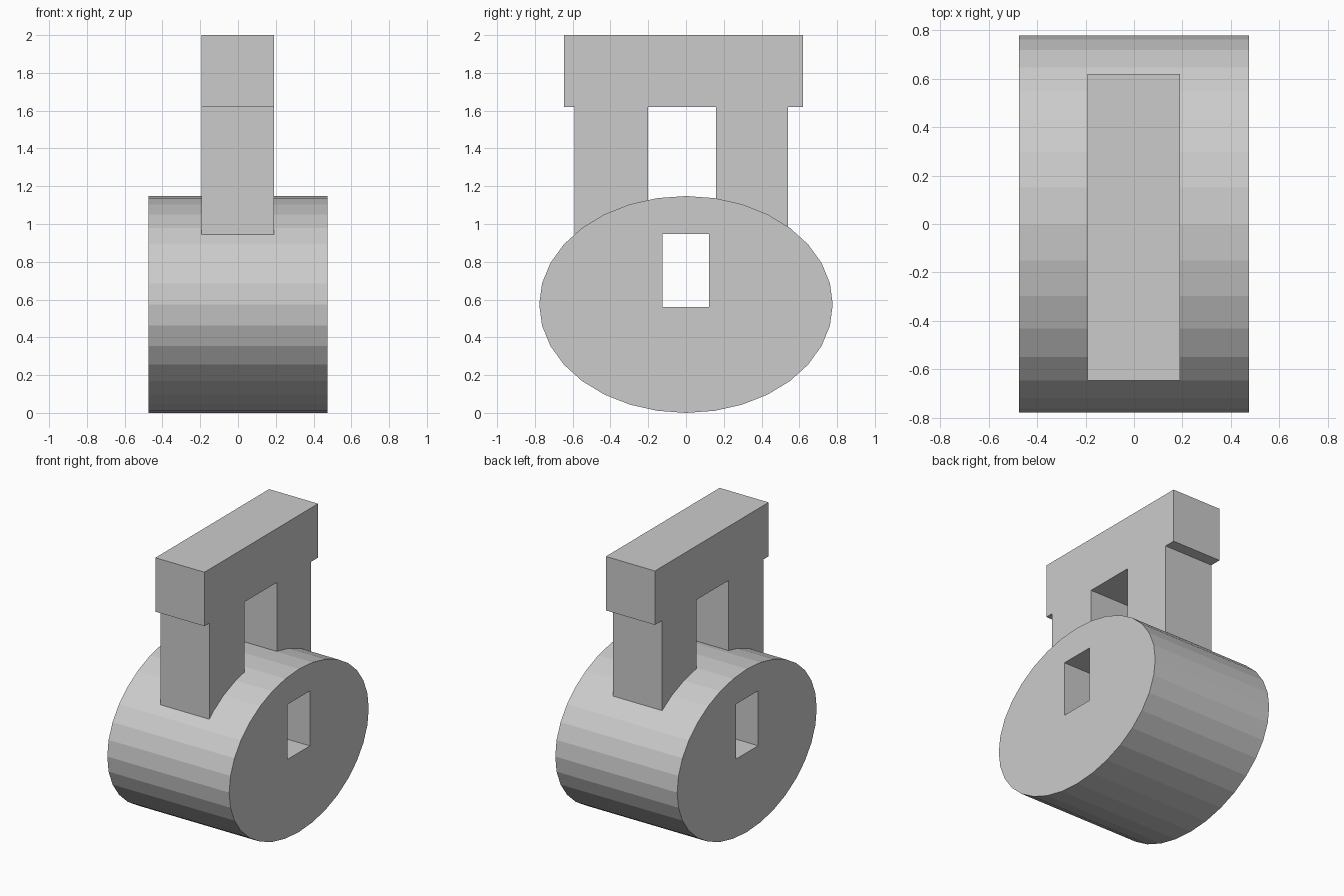
import bpy
import bmesh
from math import sin, cos, tau

if "Cube" in bpy.data.objects:
    bpy.data.objects.remove(bpy.data.objects["Cube"])


def extrude_profile(name, points, x0, x1):
    """Solid made by sweeping a (y, z) outline along x."""
    bm = bmesh.new()
    face = bm.faces.new([bm.verts.new((x0, y, z)) for y, z in points])
    out = bmesh.ops.extrude_face_region(bm, geom=[face])
    moved = [v for v in out["geom"] if isinstance(v, bmesh.types.BMVert)]
    bmesh.ops.translate(bm, verts=moved, vec=(x1 - x0, 0, 0))
    bmesh.ops.recalc_face_normals(bm, faces=bm.faces)
    mesh = bpy.data.meshes.new(name)
    bm.to_mesh(mesh)
    bm.free()
    obj = bpy.data.objects.new(name, mesh)
    bpy.context.collection.objects.link(obj)
    return obj


def combine(target, tool, operation):
    mod = target.modifiers.new(operation.lower(), 'BOOLEAN')
    mod.operation, mod.object, mod.solver = operation, tool, 'EXACT'
    bpy.context.view_layer.objects.active = target
    bpy.ops.object.modifier_apply(modifier=mod.name)
    bpy.data.objects.remove(tool)


# Oval drum lying along x
SIDES = 32
oval = [(0.777 * sin(tau * i / SIDES), 0.574 + 0.574 * cos(tau * i / SIDES))
        for i in range(SIDES)]
drum = extrude_profile("drum_with_handle", oval, -0.475, 0.475)

# Handle: two legs carrying an overhanging bar
handle = extrude_profile("handle", [
    (-0.59, 0.90), (-0.20, 0.90), (-0.20, 1.62), (0.16, 1.62),
    (0.16, 0.96), (0.54, 0.96), (0.54, 1.62), (0.62, 1.62),
    (0.62, 2.0), (-0.645, 2.0), (-0.645, 1.62), (-0.59, 1.62)], -0.192, 0.19)
combine(drum, handle, 'UNION')

# Rectangular hole through the drum
hole = extrude_profile("hole_cutter", [
    (-0.125, 0.56), (0.122, 0.56), (0.122, 0.947), (-0.125, 0.947)], -1, 1)
hole.hide_render = True
combine(drum, hole, 'DIFFERENCE')
